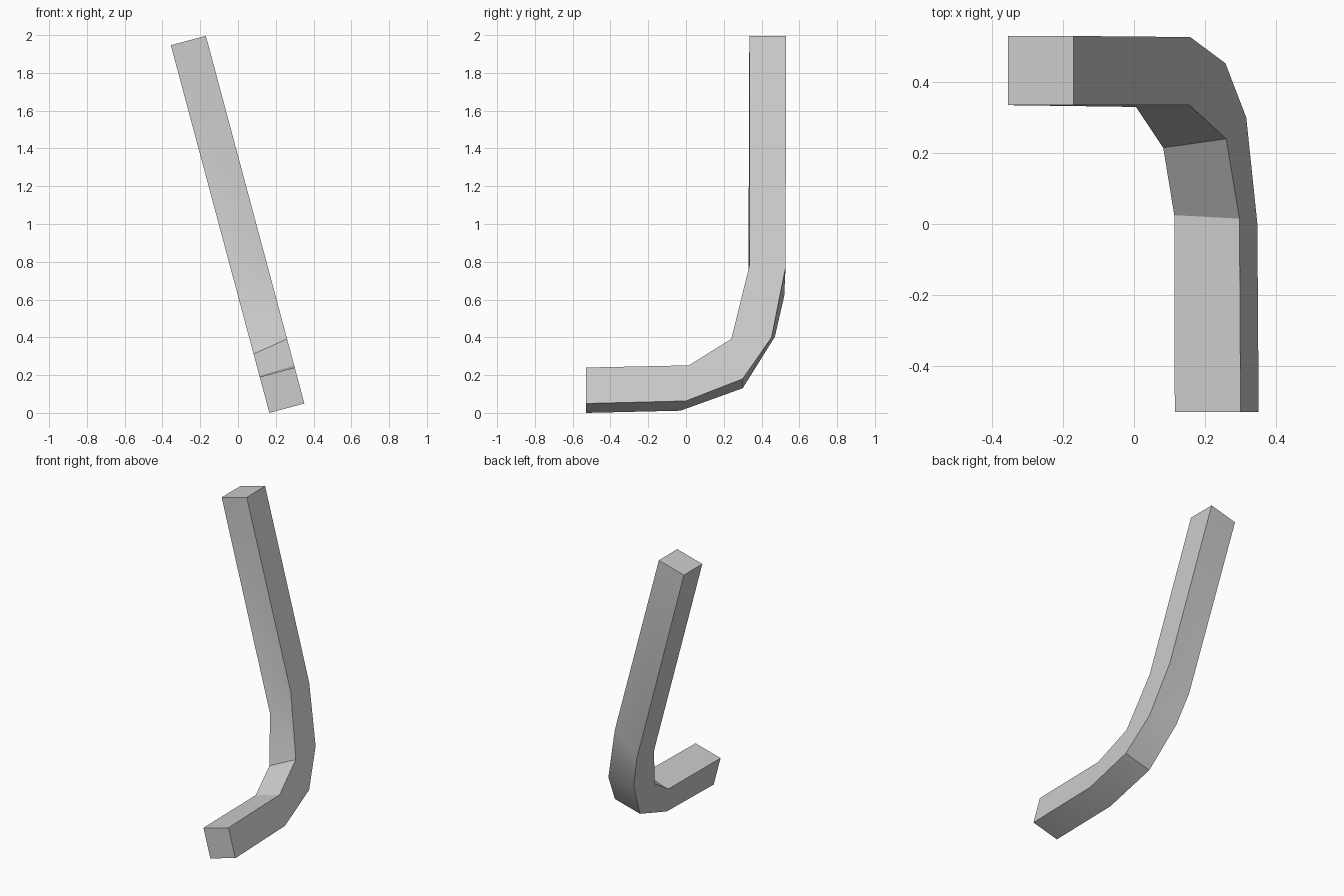
import bpy, math
from mathutils import Vector

cube = bpy.data.objects.get("Cube")
if cube:
    bpy.data.objects.remove(cube, do_unlink=True)

# Plain grey finish
grey = bpy.data.materials.new("plain_grey")
grey.use_nodes = True
colour = (0.6, 0.6, 0.6, 1)
grey.diffuse_color = colour
grey.node_tree.nodes["Principled BSDF"].inputs["Base Color"].default_value = colour

# The bar leans sideways, so its profiles lie in a tilted plane
LEAN = math.radians(15)
up = Vector((-math.sin(LEAN), 0, math.cos(LEAN)))
side = Vector((math.cos(LEAN), 0, math.sin(LEAN)))
foot = Vector((0.166, 0, 0))
WIDTH = 0.192

# Outlines as (depth, height along the lean): outer bend, then inner bend
right_outline = [(-0.53, 0), (-0.03, 0.012), (0.3, 0.135), (0.47, 0.416), (0.52, 0.64),
                 (0.53, 2.015), (0.335, 2.015), (0.33, 0.62), (0.215, 0.323),
                 (0.025, 0.203), (-0.53, 0.197)]
left_outline = [(-0.53, 0), (0.0, 0.014), (0.3, 0.135), (0.453, 0.362), (0.527, 0.745),
                (0.53, 2.015), (0.335, 2.015), (0.335, 0.753), (0.24, 0.354),
                (0.015, 0.209), (-0.53, 0.197)]


def place(outline, offset):
    return [foot + side * offset + up * h + Vector((0, y, 0)) for y, h in outline]


# Bent bar: two flat flanks joined by a strip of faces
n = len(right_outline)
verts = place(right_outline, 0) + place(left_outline, WIDTH)
faces = [list(reversed(range(n))), list(range(n, 2 * n))]
faces += [[i, (i + 1) % n, (i + 1) % n + n, i + n] for i in range(n)]
mesh = bpy.data.meshes.new("bent_bar")
mesh.from_pydata(verts, [], faces)
mesh.materials.append(grey)
mesh.update()
bar = bpy.data.objects.new("bent_bar", mesh)
bpy.context.collection.objects.link(bar)

# Consistent outward faces, gentle bends smoothed
bpy.ops.object.select_all(action="DESELECT")
bar.select_set(True)
bpy.context.view_layer.objects.active = bar
bpy.ops.object.mode_set(mode="EDIT")
bpy.ops.mesh.select_all(action="SELECT")
bpy.ops.mesh.normals_make_consistent(inside=False)
bpy.ops.object.mode_set(mode="OBJECT")
bpy.ops.object.shade_smooth_by_angle(angle=math.radians(30))
